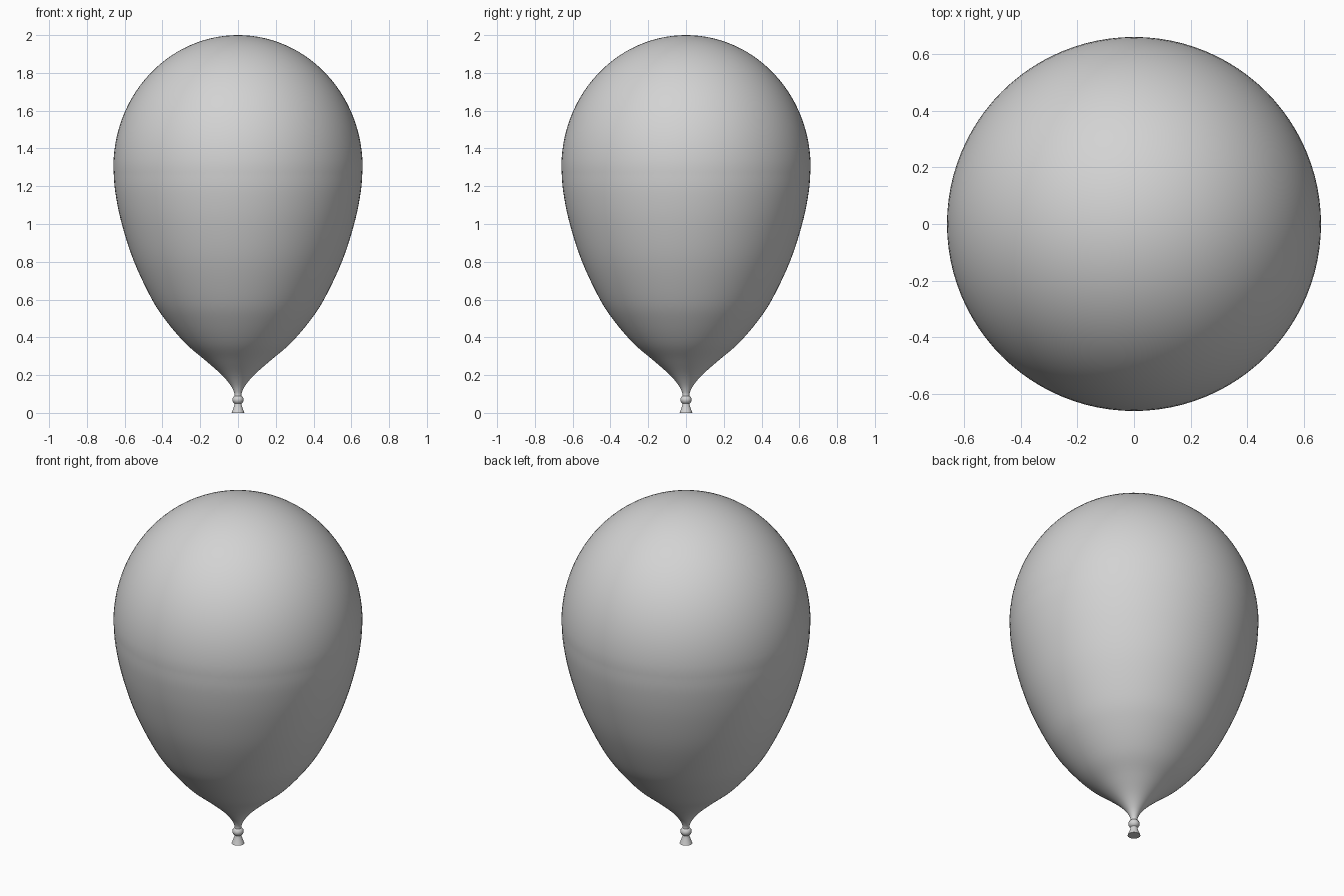
import bpy
import bmesh
import math
from mathutils import Vector

cube = bpy.data.objects.get("Cube")
if cube:
    bpy.data.objects.remove(cube, do_unlink=True)

rubber = bpy.data.materials.new("light_grey_rubber")
rubber.use_nodes = True
grey = (0.65, 0.65, 0.65, 1)
rubber.diffuse_color = grey
rubber.node_tree.nodes["Principled BSDF"].inputs["Base Color"].default_value = grey


def smooth_profile(points, steps):
    """Catmull-Rom curve through (radius, height) points."""
    pts = [Vector(p) for p in points]
    pts = [2 * pts[0] - pts[1]] + pts + [2 * pts[-1] - pts[-2]]
    out = []
    for a, b, c, d in zip(pts, pts[1:], pts[2:], pts[3:]):
        for i in range(steps):
            t = i / steps
            out.append(b + (c - a) * t / 2 + (a * 2 - b * 5 + c * 4 - d) * t * t / 2
                       + (b * 3 - a - c * 3 + d) * t ** 3 / 2)
    return out + [pts[-2]]


def lathe(name, profile, sides):
    """Spin a (radius, height) profile around z."""
    bm = bmesh.new()
    verts = [bm.verts.new((r, 0, z)) for r, z in profile]
    edges = [bm.edges.new(pair) for pair in zip(verts, verts[1:])]
    bmesh.ops.spin(bm, geom=verts + edges, cent=(0, 0, 0), axis=(0, 0, 1),
                   angle=math.tau, steps=sides)
    bmesh.ops.remove_doubles(bm, verts=bm.verts, dist=0.00002)
    bmesh.ops.recalc_face_normals(bm, faces=bm.faces)
    mesh = bpy.data.meshes.new(name)
    bm.to_mesh(mesh)
    bm.free()
    mesh.materials.append(rubber)
    obj = bpy.data.objects.new(name, mesh)
    bpy.context.collection.objects.link(obj)
    bpy.ops.object.select_all(action="DESELECT")
    obj.select_set(True)
    bpy.context.view_layer.objects.active = obj
    bpy.ops.object.shade_smooth_by_angle(angle=math.radians(40))
    return obj


# Inflated body: drawn-out neck below, rounded dome above the widest ring
radius, widest, top = 0.66, 1.3, 2.0
neck = [(0.018, 0.085), (0.021, 0.11), (0.042, 0.15), (0.09, 0.205), (0.175, 0.28),
        (0.275, 0.365), (0.375, 0.48), (0.455, 0.6), (0.55, 0.8), (0.615, 1.0),
        (0.65, 1.17), (radius, widest)]
dome_steps = 28
dome = []
for i in range(1, dome_steps + 1):
    a = math.pi / 2 * i / dome_steps
    dome.append((radius * math.cos(a), widest + (top - widest) * math.sin(a)))
lathe("balloon_body", smooth_profile(neck, 5) + [Vector(p) for p in dome], 96)

# Tied knot: a small rolled bead
bead = [(0.03 * math.sin(math.pi * i / 12), 0.07 - 0.026 * math.cos(math.pi * i / 12))
        for i in range(13)]
lathe("knot", bead, 32)

# Flared mouth below the knot, closed underneath
flare = smooth_profile([(0.017, 0.052), (0.02, 0.038), (0.027, 0.018), (0.034, 0.0)], 3)
lathe("mouth_flare", flare + [Vector((0, 0))], 32)
